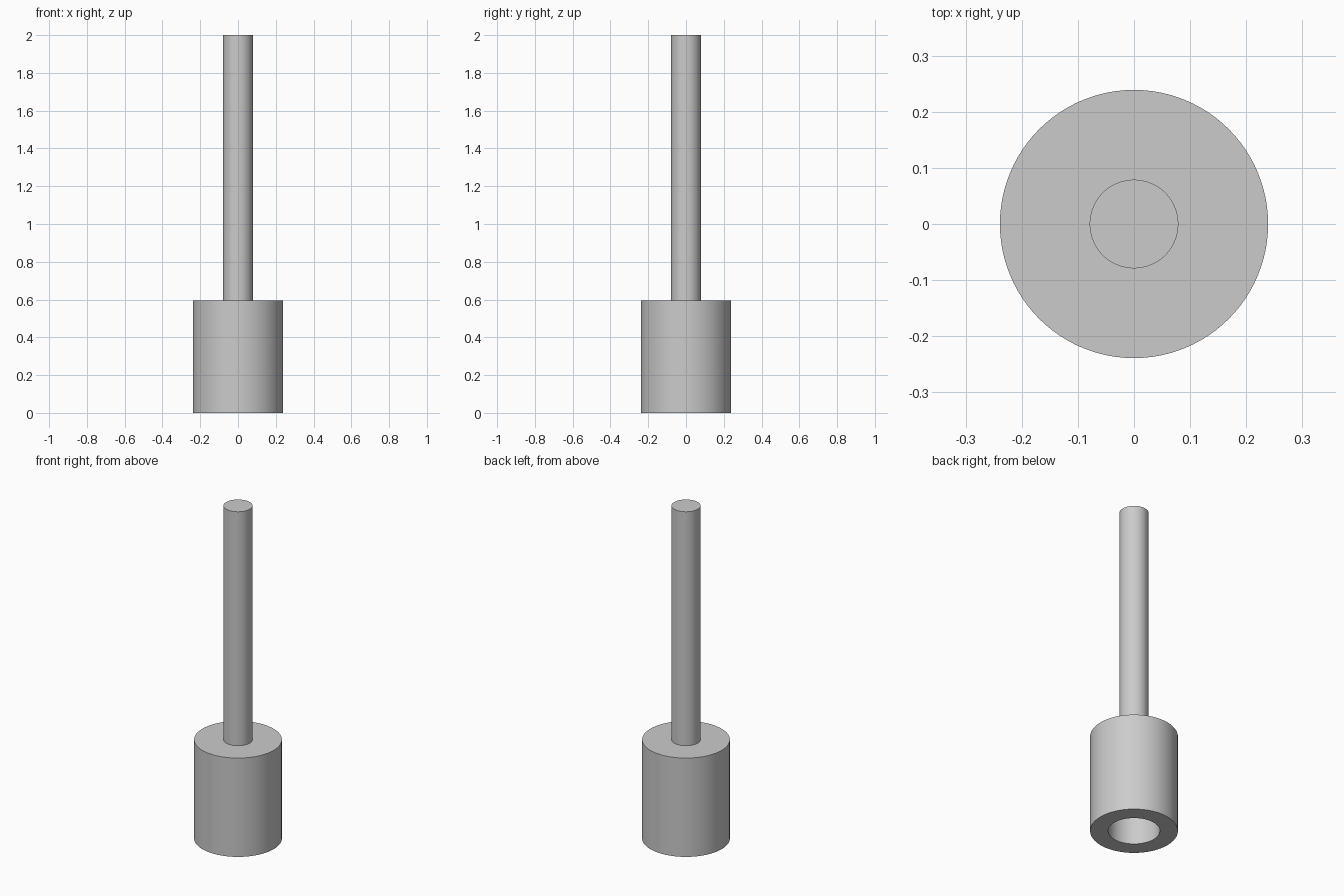
import bpy
import bmesh
import math

cube = bpy.data.objects.get("Cube")
if cube:
    bpy.data.objects.remove(cube, do_unlink=True)

SIDES = 96
BODY_R, ROD_R, BORE_R = 0.239, 0.079, 0.141
BODY_H, TOTAL_H, BORE_H = 0.594, 2.0, 0.42

grey = bpy.data.materials.new("plain grey")
grey.use_nodes = True
colour = (0.6, 0.6, 0.6, 1.0)
grey.diffuse_color = colour
grey.node_tree.nodes["Principled BSDF"].inputs["Base Color"].default_value = colour


def lathe(name, profile):
    """Spin a profile of (radius, height) points around the z axis."""
    bm = bmesh.new()
    verts = [bm.verts.new((r, 0, z)) for r, z in profile]
    edges = [bm.edges.new(pair) for pair in zip(verts, verts[1:])]
    bmesh.ops.spin(bm, geom=verts + edges, cent=(0, 0, 0), axis=(0, 0, 1),
                   angle=math.tau, steps=SIDES, use_duplicate=False)
    bmesh.ops.remove_doubles(bm, verts=bm.verts, dist=0.0001)
    bmesh.ops.recalc_face_normals(bm, faces=bm.faces)
    mesh = bpy.data.meshes.new(name)
    bm.to_mesh(mesh)
    bm.free()
    mesh.materials.append(grey)
    obj = bpy.data.objects.new(name, mesh)
    bpy.context.collection.objects.link(obj)
    bpy.ops.object.select_all(action="DESELECT")
    obj.select_set(True)
    bpy.context.view_layer.objects.active = obj
    bpy.ops.object.shade_smooth_by_angle(angle=math.radians(30))
    return obj


# One turned solid: blind bore, wide socket body, slim rod
lathe("socket_with_rod", [
    (0, BORE_H), (BORE_R, BORE_H), (BORE_R, 0),
    (BODY_R, 0), (BODY_R, BODY_H),
    (ROD_R, BODY_H), (ROD_R, TOTAL_H), (0, TOTAL_H),
])
